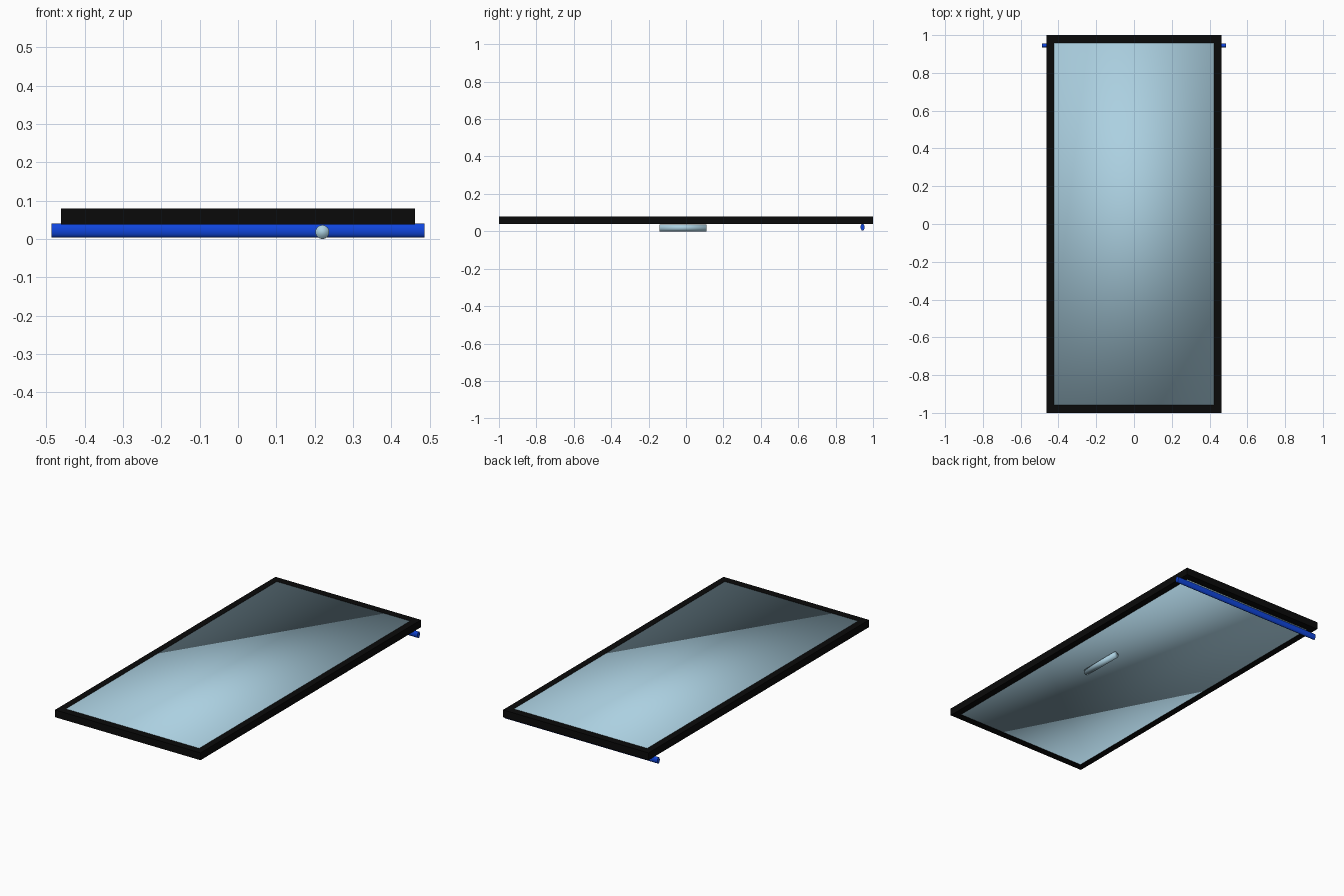
import bpy, bmesh, math
from mathutils import Matrix

if "Cube" in bpy.data.objects:
    bpy.data.objects.remove(bpy.data.objects["Cube"])


def material(name, rgb):
    m = bpy.data.materials.new(name)
    m.diffuse_color = (*rgb, 1)
    m.use_nodes = True
    m.node_tree.nodes["Principled BSDF"].inputs["Base Color"].default_value = m.diffuse_color
    return m


black = material("black", (0.003, 0.003, 0.003))
blue = material("blue", (0.005, 0.06, 0.72))
pale = material("pale_blue_glass", (0.41, 0.63, 0.75))


def finish(bm, name, mat, smooth):
    bmesh.ops.recalc_face_normals(bm, faces=bm.faces)
    for f in bm.faces:
        f.smooth = smooth
    me = bpy.data.meshes.new(name)
    bm.to_mesh(me)
    bm.free()
    me.materials.append(mat)
    ob = bpy.data.objects.new(name, me)
    bpy.context.collection.objects.link(ob)
    return ob


def loop(bm, x, y, z):
    return [bm.verts.new((sx * x, sy * y, z))
            for sx, sy in ((-1, -1), (1, -1), (1, 1), (-1, 1))]


def rod(name, mat, radius, length, rot, scale, loc):
    bm = bmesh.new()
    bmesh.ops.create_cone(bm, cap_ends=True, segments=32, radius1=radius,
                          radius2=radius, depth=length)
    bm.transform(Matrix.Translation(loc) @ Matrix.Diagonal((*scale, 1)) @ rot)
    return finish(bm, name, mat, True)


# Rectangular frame ring
OX, OY, IX, IY, Z0, Z1 = 0.462, 1.0, 0.424, 0.958, 0.038, 0.08
bm = bmesh.new()
rings = [loop(bm, OX, OY, Z0), loop(bm, OX, OY, Z1),
         loop(bm, IX, IY, Z1), loop(bm, IX, IY, Z0)]
for k in range(4):
    a, b = rings[k], rings[(k + 1) % 4]
    for i in range(4):
        j = (i + 1) % 4
        bm.faces.new((a[i], a[j], b[j], b[i]))
finish(bm, "frame", black, False)

# Pane: soft-shaded slab filling the frame
bm = bmesh.new()
lo, hi = loop(bm, IX, IY, Z0 + 0.001), loop(bm, IX, IY, Z1 - 0.001)
for i in range(4):
    j = (i + 1) % 4
    bm.faces.new((lo[i], lo[j], hi[j], hi[i]))
bm.faces.new((hi[0], hi[1], hi[3]))
bm.faces.new((hi[1], hi[2], hi[3]))
bm.faces.new((lo[0], lo[1], lo[2]))
bm.faces.new((lo[0], lo[2], lo[3]))
finish(bm, "glass_pane", pale, True)

# Flattened rail under the back edge
rail = rod("rail", blue, 0.018, 0.974, Matrix.Rotation(math.pi / 2, 4, 'Y'),
           (1, 0.6, 1), (0, 0.944, 0.022))
bpy.context.view_layer.objects.active = rail
rail.select_set(True)
bpy.ops.object.shade_smooth_by_angle(angle=math.radians(40))

# Round handle under the pane
rod("handle", pale, 0.018, 0.25, Matrix.Rotation(math.pi / 2, 4, 'X'),
    (1, 1, 1), (0.22, -0.016, 0.018))
